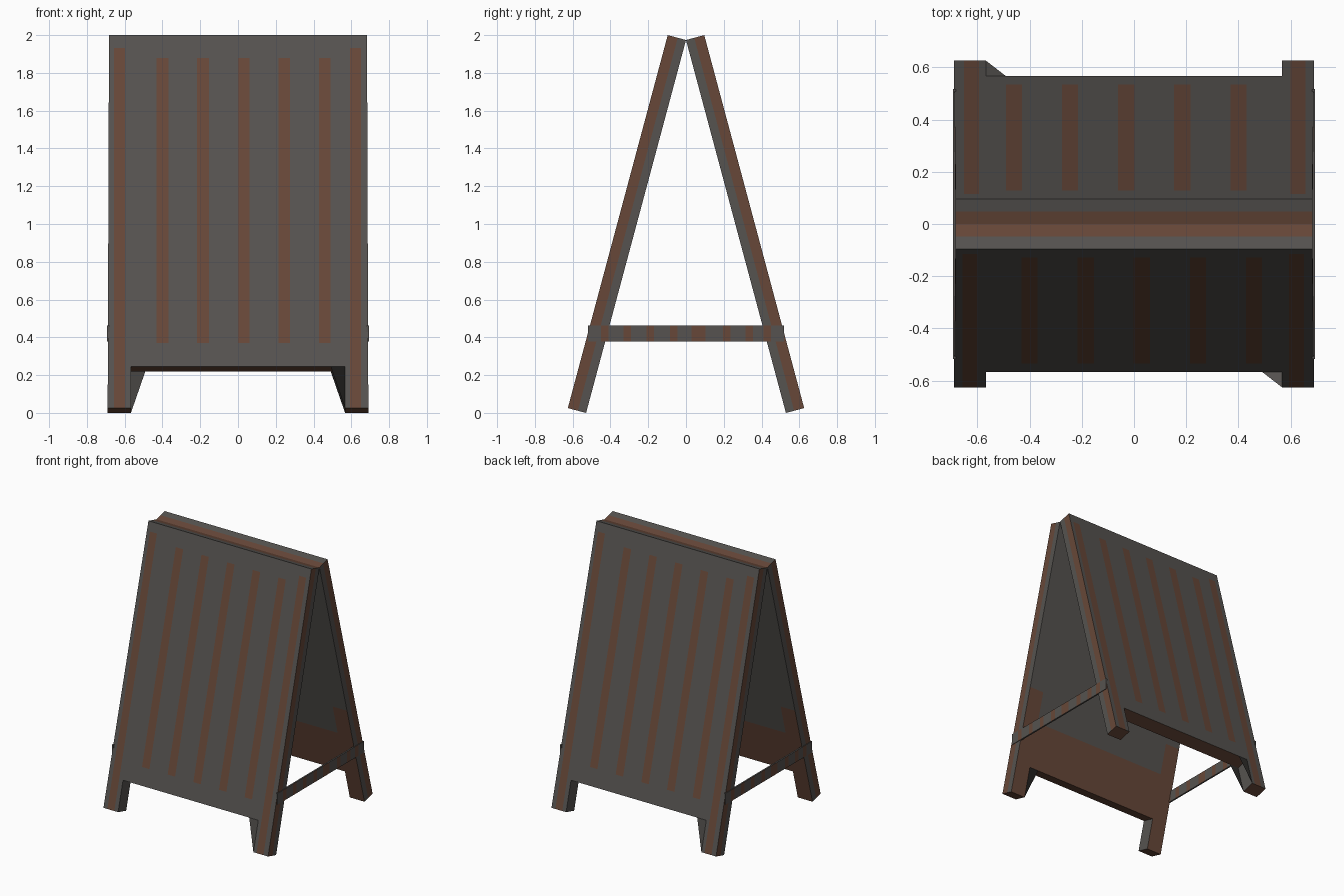
import bpy, bmesh, math
from mathutils import Vector

cube = bpy.data.objects.get("Cube")
if cube:
    bpy.data.objects.remove(cube, do_unlink=True)


def make_material(name, color):
    mat = bpy.data.materials.new(name)
    mat.use_nodes = True
    mat.diffuse_color = (*color, 1)
    mat.node_tree.nodes["Principled BSDF"].inputs["Base Color"].default_value = (*color, 1)
    return mat


MATERIALS = [make_material("weathered grey", (0.092, 0.086, 0.08)),
             make_material("rust brown", (0.135, 0.064, 0.04))]

THICK, LENGTH, BOARD = 0.1, 2.044, 1.817   # board thickness, leg length, board length
TILT = math.radians(15)
TOP_Z = 1.974
LEG_IN = 0.567
STRIPES = [-0.40, -0.185, 0.03, 0.245, 0.46]
EDGE_STRIPES = [-0.628, 0.622]


def cut(bm, axis, values):
    normal = Vector([float(i == axis) for i in range(3)])
    for value in values:
        bmesh.ops.bisect_plane(bm, geom=bm.verts[:] + bm.edges[:] + bm.faces[:],
                               plane_co=normal * value, plane_no=normal)


def finish(bm, name, is_brown):
    bm.normal_update()
    for face in bm.faces:
        face.material_index = int(is_brown(face.calc_center_median(), face.normal))
    mesh = bpy.data.meshes.new(name)
    bm.to_mesh(mesh)
    bm.free()
    for mat in MATERIALS:
        mesh.materials.append(mat)
    obj = bpy.data.objects.new(name, mesh)
    bpy.context.collection.objects.link(obj)
    return obj


# Board with two legs, hanging down from its inner top edge
def panel_brown(c, n):
    s = -c.z
    if n.y < -0.9:      # outer face: painted stripes
        inner = any(abs(c.x - x) < 0.031 for x in STRIPES) and 0.124 < s < 1.688
        return inner or (any(abs(c.x - x) < 0.029 for x in EDGE_STRIPES) and s > 0.07)
    if n.y > 0.9:       # inner face: worn lower band
        return s > 1.48 or (abs(c.x) > LEG_IN and s > 1.25)
    if n.z > 0.9:       # top edge
        return c.y > -THICK / 2
    if n.z < -0.9:      # undersides
        return True
    return abs(c.x) > 0.6 and c.y < -THICK * 0.45


def make_panel(name, turn):
    half = [(0.683, 0), (0.69, -LENGTH), (LEG_IN, -LENGTH), (LEG_IN, -BOARD)]
    outline = half + [(-x, z) for x, z in reversed(half)]
    bm = bmesh.new()
    face = bm.faces.new([bm.verts.new((x, 0, z)) for x, z in outline])
    ext = bmesh.ops.extrude_face_region(bm, geom=[face])
    bmesh.ops.translate(bm, vec=(0, -THICK, 0),
                        verts=[v for v in ext["geom"] if isinstance(v, bmesh.types.BMVert)])
    bmesh.ops.recalc_face_normals(bm, faces=bm.faces[:])
    cut(bm, 0, [-LEG_IN, LEG_IN])
    cut(bm, 0, [x + d for x in STRIPES for d in (-0.031, 0.031)])
    cut(bm, 0, [x + d for x in EDGE_STRIPES for d in (-0.029, 0.029)])
    cut(bm, 2, [-s for s in (0.07, 0.124, 1.25, 1.48, 1.688, BOARD)])
    cut(bm, 1, [-THICK * 0.45, -THICK * 0.5])
    obj = finish(bm, name, panel_brown)
    obj.location.z = TOP_Z
    obj.rotation_euler = (-TILT, 0, turn)


make_panel("front_panel", 0)
make_panel("back_panel", math.pi)

# Side braces joining the legs
MARKS = [(-0.43, 0.02), (-0.31, 0.02), (-0.19, 0.02), (-0.066, 0.02),
         (0.066, 0.038), (0.215, 0.02), (0.336, 0.02), (0.43, 0.02)]


def make_brace(name, turn):
    bm = bmesh.new()
    bmesh.ops.create_cube(bm, size=1)
    bmesh.ops.scale(bm, vec=(0.012, 1.036, 0.085), verts=bm.verts[:])
    bmesh.ops.translate(bm, vec=(0.687, 0, 0.42), verts=bm.verts[:])
    cut(bm, 1, [y + d for y, w in MARKS for d in (-w, w)])
    obj = finish(bm, name, lambda c, n: abs(n.x) > 0.9
                 and any(abs(c.y - y) < w for y, w in MARKS))
    obj.rotation_euler.z = turn


make_brace("left_brace", 0)
make_brace("right_brace", math.pi)
